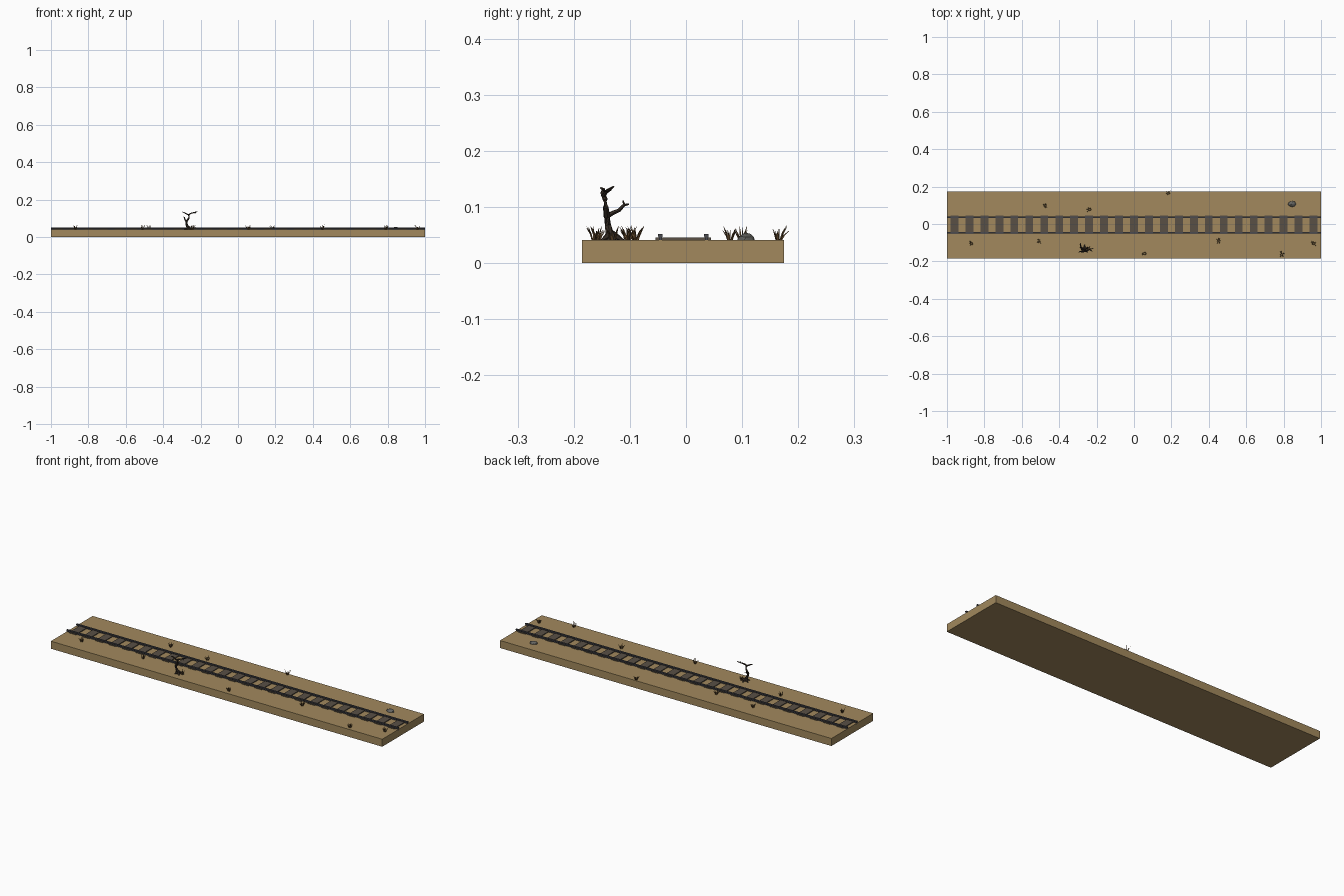
import bpy, bmesh, math, random
from mathutils import Vector

if "Cube" in bpy.data.objects:
    bpy.data.objects.remove(bpy.data.objects["Cube"])

random.seed(4)
TOP = 0.041      # ground surface height
MID = -0.005     # y of the board and track centre line


def material(name, r, g, b):
    m = bpy.data.materials.new(name)
    m.diffuse_color = (r, g, b, 1)
    m.use_nodes = True
    m.node_tree.nodes["Principled BSDF"].inputs["Base Color"].default_value = m.diffuse_color
    return m


sand = material("sand", 0.36, 0.25, 0.11)
steel = material("steel", 0.07, 0.07, 0.08)
wood = material("sleeper_wood", 0.10, 0.08, 0.06)
bark = material("bark", 0.035, 0.025, 0.018)
straw = material("dry_grass", 0.12, 0.065, 0.025)
stone = material("stone", 0.13, 0.13, 0.12)


def finish(name, bm, mat):
    bmesh.ops.recalc_face_normals(bm, faces=bm.faces)
    me = bpy.data.meshes.new(name)
    bm.to_mesh(me)
    bm.free()
    me.materials.append(mat)
    ob = bpy.data.objects.new(name, me)
    bpy.context.collection.objects.link(ob)
    return ob


def box(bm, x, y, z, sx, sy, sz):
    vs = bmesh.ops.create_cube(bm, size=1)["verts"]
    for v in vs:
        v.co = Vector((x + v.co.x * sx, y + v.co.y * sy, z + v.co.z * sz))


def tube(bm, points, radii, sides=6):
    # tapered limb following a few points
    rings = []
    pts = [Vector(p) for p in points]
    for i, p in enumerate(pts):
        d = pts[min(i + 1, len(pts) - 1)] - pts[max(i - 1, 0)]
        q = d.to_track_quat('Z', 'Y')
        rings.append([bm.verts.new(p + q @ Vector((
            radii[i] * math.cos(k * math.tau / sides),
            radii[i] * math.sin(k * math.tau / sides), 0))) for k in range(sides)])
    for a, b in zip(rings, rings[1:]):
        for k in range(sides):
            n = (k + 1) % sides
            bm.faces.new((a[k], a[n], b[n], b[k]))
    bm.faces.new(rings[0][::-1])
    bm.faces.new(rings[-1])


# Ground slab
bm = bmesh.new()
box(bm, 0, MID, TOP / 2, 2, 0.36, TOP)
finish("ground", bm, sand)

# Sleepers
bm = bmesh.new()
for i in range(25):
    box(bm, -0.96 + 0.08 * i, MID, 0.042, 0.042, 0.099, 0.0065)
finish("sleepers", bm, wood)

# Rails with an I-shaped section, extruded along x
half = [(0.004, 0.032), (0.004, 0.036), (0.0025, 0.038),
        (0.0025, 0.045), (0.004, 0.047), (0.004, 0.052)]
profile = half + [(-y, z) for y, z in reversed(half)]
for name, y0 in (("front_rail", MID - 0.0405), ("back_rail", MID + 0.0415)):
    bm = bmesh.new()
    face = bm.faces.new([bm.verts.new((-1, y0 + y, z)) for y, z in profile])
    ext = bmesh.ops.extrude_face_region(bm, geom=[face])["geom"]
    bmesh.ops.translate(bm, vec=(2, 0, 0),
                        verts=[v for v in ext if isinstance(v, bmesh.types.BMVert)])
    bm.faces.ensure_lookup_table()
    if not face.is_valid or len(face.verts[0].link_faces) < 3:
        bm.faces.new([v for v in face.verts]) if not face.is_valid else None
    finish(name, bm, steel)

# Dead tree: trunk, forked limbs and twigs
limbs = [
    ([(-0.264, -0.133, 0.038), (-0.266, -0.135, 0.048), (-0.274, -0.139, 0.066),
      (-0.277, -0.141, 0.082), (-0.263, -0.143, 0.1), (-0.262, -0.144, 0.113),
      (-0.266, -0.147, 0.121)],
     [0.012, 0.0085, 0.0065, 0.006, 0.005, 0.0045, 0.004]),
    ([(-0.266, -0.147, 0.119), (-0.278, -0.149, 0.125), (-0.288, -0.147, 0.131),
      (-0.297, -0.152, 0.134)], [0.004, 0.0035, 0.003, 0.0015]),
    ([(-0.265, -0.147, 0.119), (-0.25, -0.142, 0.127), (-0.235, -0.136, 0.131),
      (-0.218, -0.129, 0.136)], [0.004, 0.0035, 0.003, 0.0015]),
    ([(-0.237, -0.137, 0.13), (-0.228, -0.143, 0.128), (-0.222, -0.15, 0.131)],
     [0.0025, 0.002, 0.001]),
    ([(-0.276, -0.141, 0.083), (-0.281, -0.129, 0.09), (-0.284, -0.119, 0.094),
      (-0.287, -0.109, 0.105)], [0.0045, 0.004, 0.0035, 0.0025]),
    ([(-0.287, -0.11, 0.103), (-0.284, -0.102, 0.105)], [0.0025, 0.0015]),
    ([(-0.287, -0.11, 0.103), (-0.292, -0.112, 0.111)], [0.0025, 0.0012]),
]
bm = bmesh.new()
for pts, radii in limbs:
    tube(bm, pts, radii)
for k in range(5):      # spreading roots
    a = k * math.tau / 5 + 0.3
    c, s = math.cos(a), math.sin(a)
    tube(bm, [(-0.266, -0.135, 0.056), (-0.264 + 0.011 * c, -0.133 + 0.011 * s, 0.046),
              (-0.264 + 0.026 * c, -0.133 + 0.022 * s, 0.040)], [0.005, 0.005, 0.002], 5)
finish("dead_tree", bm, bark)

# Dry grass tufts: leaning pointed blades
tufts = [(-0.87, -0.104), (-0.475, 0.099), (-0.238, 0.078), (0.184, 0.165),
         (-0.51, -0.09), (0.056, -0.158), (0.452, -0.09), (0.79, -0.163),
         (0.96, -0.104), (-0.245, -0.13)]
for i, (x, y) in enumerate(tufts):
    bm = bmesh.new()
    for k in range(8):
        a = k * math.tau / 8 + random.uniform(-0.3, 0.3)
        r = random.uniform(0.009, 0.019)
        h = random.uniform(0.016, 0.026)
        c, s = math.cos(a), math.sin(a)
        tube(bm, [(x + 0.003 * c, y + 0.003 * s, TOP - 0.003),
                  (x + (0.003 + r * 0.35) * c, y + (0.003 + r * 0.35) * s, TOP + h * 0.5),
                  (x + r * c, y + r * s, TOP + h)], [0.0019, 0.0015, 0.0003], 3)
    finish("grass_tuft_%02d" % i, bm, straw)

# Half-buried rock
bm = bmesh.new()
bmesh.ops.create_icosphere(bm, subdivisions=2, radius=1)
for v in bm.verts:
    v.co *= random.uniform(0.9, 1.05)
    v.co = Vector((0.845 + 0.023 * v.co.x, 0.107 + 0.0165 * v.co.y, 0.039 + 0.015 * v.co.z))
finish("rock", bm, stone)
